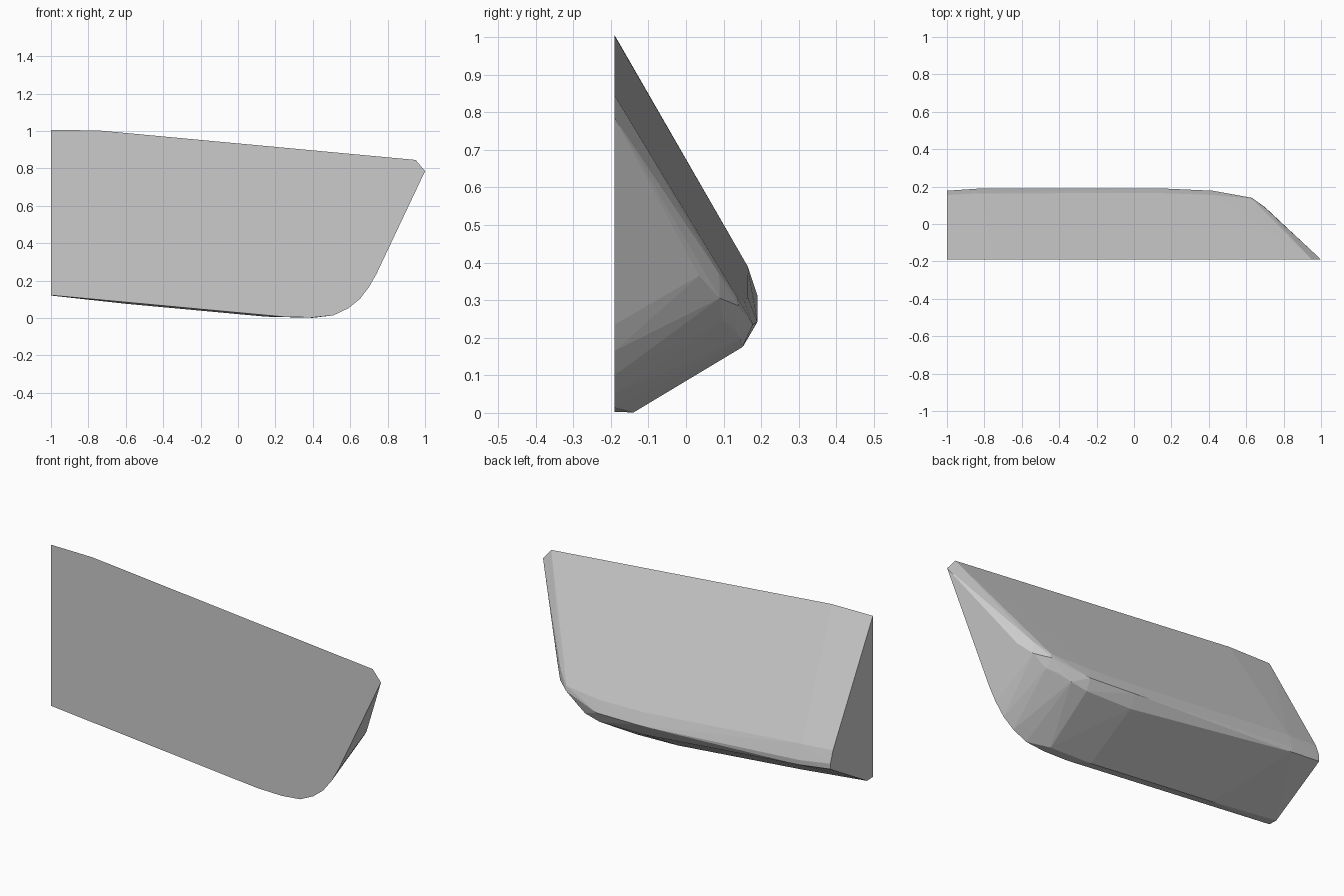
import bpy, bmesh, math

FRONT = -0.19  # flat front plane

# outline of the flat front face (x, z)
outline = [(-1, 1.005), (-0.75, 1.003), (0.95, 0.845), (1, 0.785), (0.74, 0.235),
           (0.70, 0.165), (0.65, 0.1), (0.59, 0.052), (0.51, 0.014),
           (0.4, 0.003), (0.25, 0.006), (-0.6, 0.084), (-1, 0.122)]
pts = [(x, FRONT, z) for x, z in outline]

# lower back bevel, parallel to the front edge
pts += [(x, -0.14, z) for x, z in [(-1, 0.12), (-0.6, 0.076), (0.15, 0.007), (0.4, 0.001)]]

# blunt ridge along the back: cross-sections at several x, as (y, z)
ridge = {
    -1.0: [(0.155, 0.400), (0.178, 0.335), (0.177, 0.305), (0.145, 0.285)],
    -0.82: [(0.164, 0.390), (0.19, 0.312), (0.188, 0.285)],
    0.15: [(0.165, 0.307), (0.19, 0.242), (0.152, 0.177)],
    0.42: [(0.155, 0.298), (0.178, 0.235), (0.15, 0.175)],
    0.63: [(0.135, 0.310), (0.14, 0.285), (0.10, 0.245)],
    0.70: [(0.088, 0.370), (0.09, 0.305), (0.03, 0.275)],
}
pts += [(x, y, z) for x, sec in ridge.items() for y, z in sec]
# rounded corner strips end here
pts += [(0.57, 0.13, 0.225), (0.51, 0.145, 0.195), (0.755, 0.035, 0.365)]

bm = bmesh.new()
verts = [bm.verts.new(p) for p in pts]
res = bmesh.ops.convex_hull(bm, input=verts)
loose = [v for v in bm.verts if not v.link_faces]
bmesh.ops.delete(bm, geom=loose, context='VERTS')
bmesh.ops.dissolve_limit(bm, angle_limit=math.radians(0.6),
                         verts=bm.verts[:], edges=bm.edges[:])
bmesh.ops.recalc_face_normals(bm, faces=bm.faces[:])
me = bpy.data.meshes.new("wedge_block")
bm.to_mesh(me)
bm.free()

mat = bpy.data.materials.new("light grey")
mat.diffuse_color = (0.6, 0.6, 0.6, 1)
me.materials.append(mat)
ob = bpy.data.objects.new("wedge_block", me)
bpy.context.collection.objects.link(ob)
